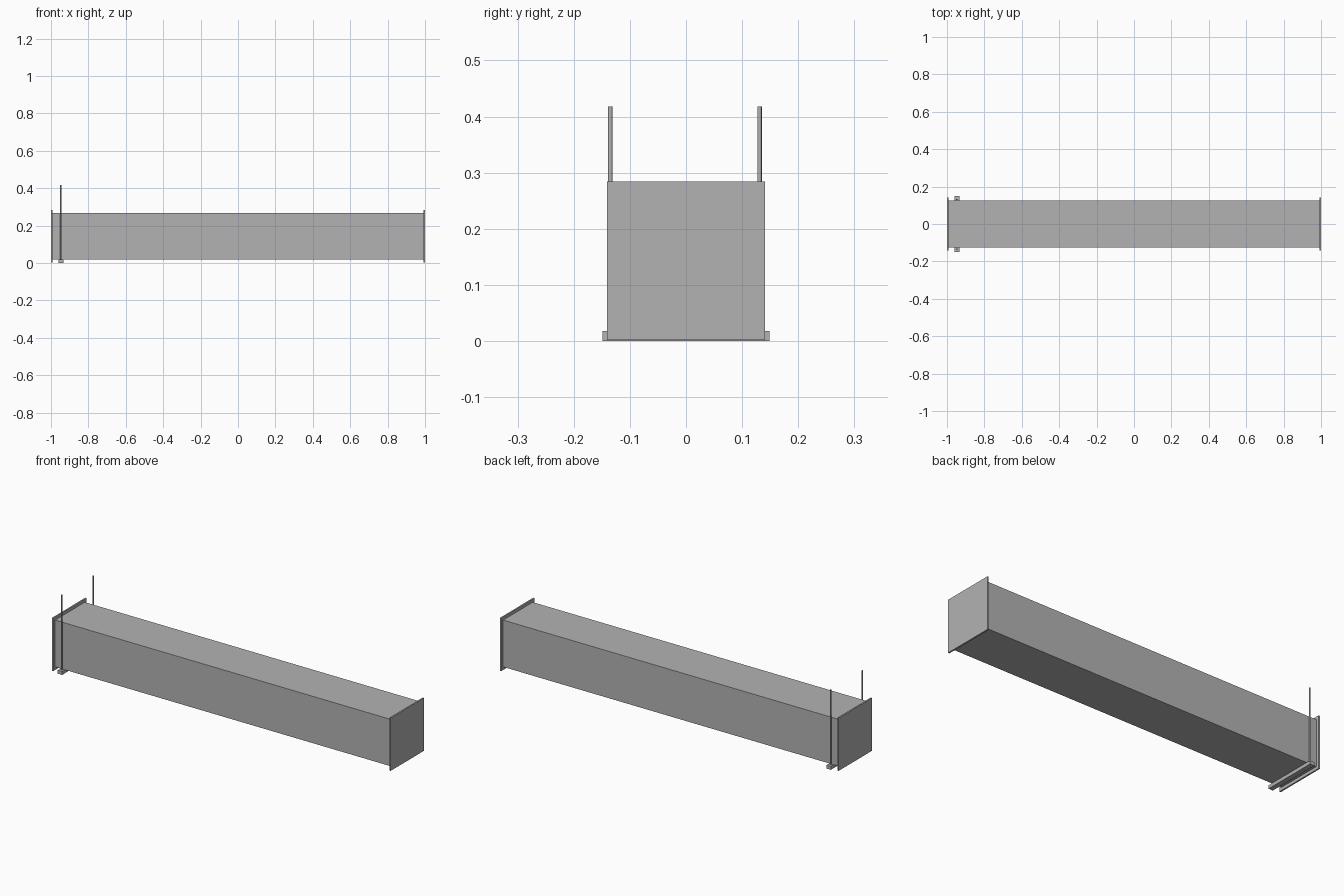
import bpy
import math

cube = bpy.data.objects.get("Cube")
if cube:
    bpy.data.objects.remove(cube, do_unlink=True)

steel = bpy.data.materials.new("galvanised_grey")
steel.use_nodes = True
grey = (0.45, 0.45, 0.45, 1)
steel.diffuse_color = grey
steel.node_tree.nodes["Principled BSDF"].inputs["Base Color"].default_value = grey


def finish(name):
    obj = bpy.context.object
    obj.name = name
    obj.data.materials.append(steel)
    return obj


def box(name, x, y, z):
    """Box from (low, high) ranges on each axis."""
    ranges = (x, y, z)
    bpy.ops.mesh.primitive_cube_add(size=1, location=[(a + b) / 2 for a, b in ranges])
    obj = finish(name)
    obj.scale = [b - a for a, b in ranges]
    bpy.ops.object.transform_apply(location=False, rotation=False, scale=True)
    return obj


def rod(name, x, y, bottom, top, radius):
    bpy.ops.mesh.primitive_cylinder_add(vertices=16, radius=radius, depth=top - bottom,
                                        location=(x, y, (bottom + top) / 2))
    obj = finish(name)
    bpy.ops.object.shade_smooth_by_angle(angle=math.radians(35))
    return obj


# Long square duct
box("duct", (-0.995, 0.995), (-0.125, 0.125), (0.018, 0.268))

# End flanges
flange_y, flange_z = (-0.141, 0.141), (0.002, 0.284)
box("right_flange", (-1.0, -0.992), flange_y, flange_z)
box("left_flange", (0.992, 1.0), flange_y, flange_z)

# Support bar below the duct with two hanger rods
hanger_x = -0.947
box("support_bar", (hanger_x - 0.013, hanger_x + 0.013), (-0.149, 0.149), (0, 0.018))
for name, y in (("front_rod", -0.135), ("back_rod", 0.131)):
    rod(name, hanger_x, y, 0.002, 0.418, 0.004)
